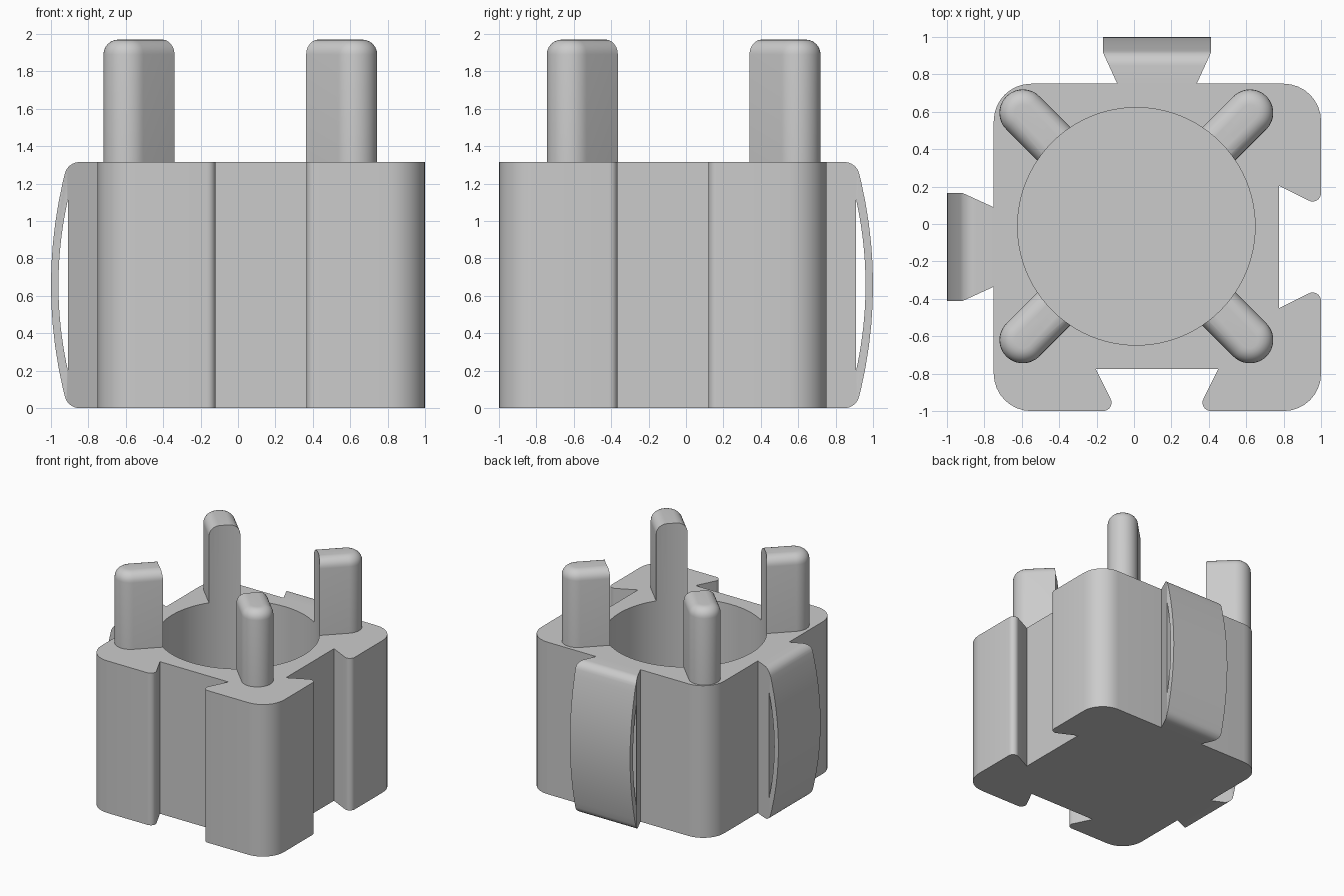
import bpy, bmesh, math
from mathutils import Vector

if "Cube" in bpy.data.objects:
    bpy.data.objects.remove(bpy.data.objects["Cube"], do_unlink=True)

BODY_H = 1.315
TOP = 1.97
MID = 0.0125      # centre of the bore, at (MID, -MID)
JOINT = 0.123     # sideways shift of tabs and slots

grey = bpy.data.materials.new("plain_grey")
grey.use_nodes = True
grey.diffuse_color = (0.6, 0.6, 0.6, 1)
grey.node_tree.nodes["Principled BSDF"].inputs["Base Color"].default_value = (0.6, 0.6, 0.6, 1)


def rounded(corners, steps=8):
    """Outline from (x, y, radius) corners, each filleted by its radius."""
    out = []
    for i, (x, y, r) in enumerate(corners):
        p = Vector((x, y))
        if r == 0:
            out.append(p)
            continue
        a = (Vector(corners[i - 1][:2]) - p).normalized()
        b = (Vector(corners[(i + 1) % len(corners)][:2]) - p).normalized()
        half = a.angle(b) / 2
        centre = p + (a + b).normalized() * (r / math.sin(half))
        start = p + a * (r / math.tan(half)) - centre
        sweep = (math.pi - 2 * half) * (1 if a.x * b.y - a.y * b.x < 0 else -1)
        for k in range(steps + 1):
            t = sweep * k / steps
            c, s = math.cos(t), math.sin(t)
            out.append(centre + Vector((start.x * c - start.y * s, start.x * s + start.y * c)))
    return out


def prism(name, outline, lo, hi, along_x=False, top_bevel=0):
    """Extrude an outline along z, or a (y, z) outline along x."""
    bm = bmesh.new()
    place = (lambda p, h: (h, p.x, p.y)) if along_x else (lambda p, h: (p.x, p.y, h))
    face = bm.faces.new([bm.verts.new(place(p, lo)) for p in outline])
    top = bmesh.ops.extrude_face_region(bm, geom=[face], use_keep_orig=True)["geom"]
    shift = Vector(place(Vector((0, 0)), hi - lo))
    bmesh.ops.translate(bm, vec=shift, verts=[v for v in top if isinstance(v, bmesh.types.BMVert)])
    bmesh.ops.remove_doubles(bm, verts=bm.verts[:], dist=0.0005)
    bmesh.ops.recalc_face_normals(bm, faces=bm.faces[:])
    if top_bevel:
        rim = [e for e in bm.edges if all(abs(v.co.z - hi) < 1e-4 for v in e.verts)]
        bmesh.ops.bevel(bm, geom=rim, offset=top_bevel, segments=6, profile=0.5, affect="EDGES")
    mesh = bpy.data.meshes.new(name)
    bm.to_mesh(mesh)
    bm.free()
    mesh.materials.append(grey)
    obj = bpy.data.objects.new(name, mesh)
    bpy.context.collection.objects.link(obj)
    return obj


def activate(obj):
    bpy.ops.object.select_all(action="DESELECT")
    obj.select_set(True)
    bpy.context.view_layer.objects.active = obj


def combine(obj, cutter, operation):
    mod = obj.modifiers.new("cut", "BOOLEAN")
    mod.object, mod.operation, mod.solver = cutter, operation, "EXACT"
    activate(obj)
    bpy.ops.object.modifier_apply(modifier=mod.name)


def smooth(obj):
    activate(obj)
    bpy.ops.object.shade_smooth_by_angle(angle=math.radians(30))


# Cutter for the round bore
bpy.ops.mesh.primitive_cylinder_add(vertices=96, radius=0.635, depth=3, location=(MID, -MID, 1.6))
bore = bpy.context.object
bore.name = "bore_cutter"
bore.hide_render = True
bore.data.materials.append(grey)

# Body with a dovetail slot in the front and in the left side
mouth, floor, deep, tip = 0.2155, 0.328, 0.775, 0.045
front = [(JOINT - mouth, -1, tip), (JOINT - floor, -deep, 0), (JOINT + floor, -deep, 0), (JOINT + mouth, -1, tip)]
side = [(-y, -x, r) for x, y, r in reversed(front)]
outline = [(-0.75, -1, 0.2)] + front + [(1, -1, 0.2)] + side + [(1, 0.75, 0.2), (-0.75, 0.75, 0.2)]
body = prism("body", rounded(outline), 0, BODY_H)
combine(body, bore, "DIFFERENCE")
smooth(body)

# Four upright posts on the corners, hollowed by the bore
reach = 0.607 * math.sqrt(2) + 0.125
for i, corner in enumerate(["back_left", "back_right", "front_right", "front_left"]):
    plan = rounded([(0.2, -0.125, 0), (reach, -0.125, 0.125), (reach, 0.125, 0.125), (0.2, 0.125, 0)], 12)
    post = prism(corner + "_post", plan, BODY_H, TOP, top_bevel=0.08)
    post.location = (MID, -MID, 0)
    post.rotation_euler.z = math.radians(45 + 90 * i)
    bpy.context.view_layer.update()
    combine(post, bore, "DIFFERENCE")
    smooth(post)

# Dovetail tab with a bowed spring face and a thin gap behind it
half = BODY_H / 2


def bow(peak, sag, length, count):
    ts = [-1 + 2 * k / count for k in range(count + 1)]
    return [(peak - sag * t * t, half + length * t, 0) for t in ts]


face = bow(1, 0.09, half, 12)
face[0] = face[0][:2] + (0.08,)
face[-1] = face[-1][:2] + (0.08,)
tab = prism("back_tab", rounded([(0.75, 0, 0)] + face + [(0.75, BODY_H, 0)]), -0.4, 0.4, along_x=True)
plan = [(-0.208, 0.74), (0.208, 0.74), (0.288, 0.915), (0.288, 1.1), (-0.288, 1.1), (-0.288, 0.915)]
wedge = prism("wedge_cutter", [Vector(p) for p in plan], -0.1, BODY_H + 0.1)
gap = prism("gap_cutter", rounded(bow(0.96, 0.05, 0.455, 20)), -0.5, 0.5, along_x=True)
combine(tab, wedge, "INTERSECT")
combine(tab, gap, "DIFFERENCE")
smooth(tab)
tab.location.x = JOINT

# Same tab on the right side
right_tab = bpy.data.objects.new("right_tab", tab.data.copy())
bpy.context.collection.objects.link(right_tab)
right_tab.rotation_euler.z = math.radians(90)
right_tab.location.y = -JOINT

for cutter in (bore, wedge, gap):
    bpy.data.objects.remove(cutter, do_unlink=True)
